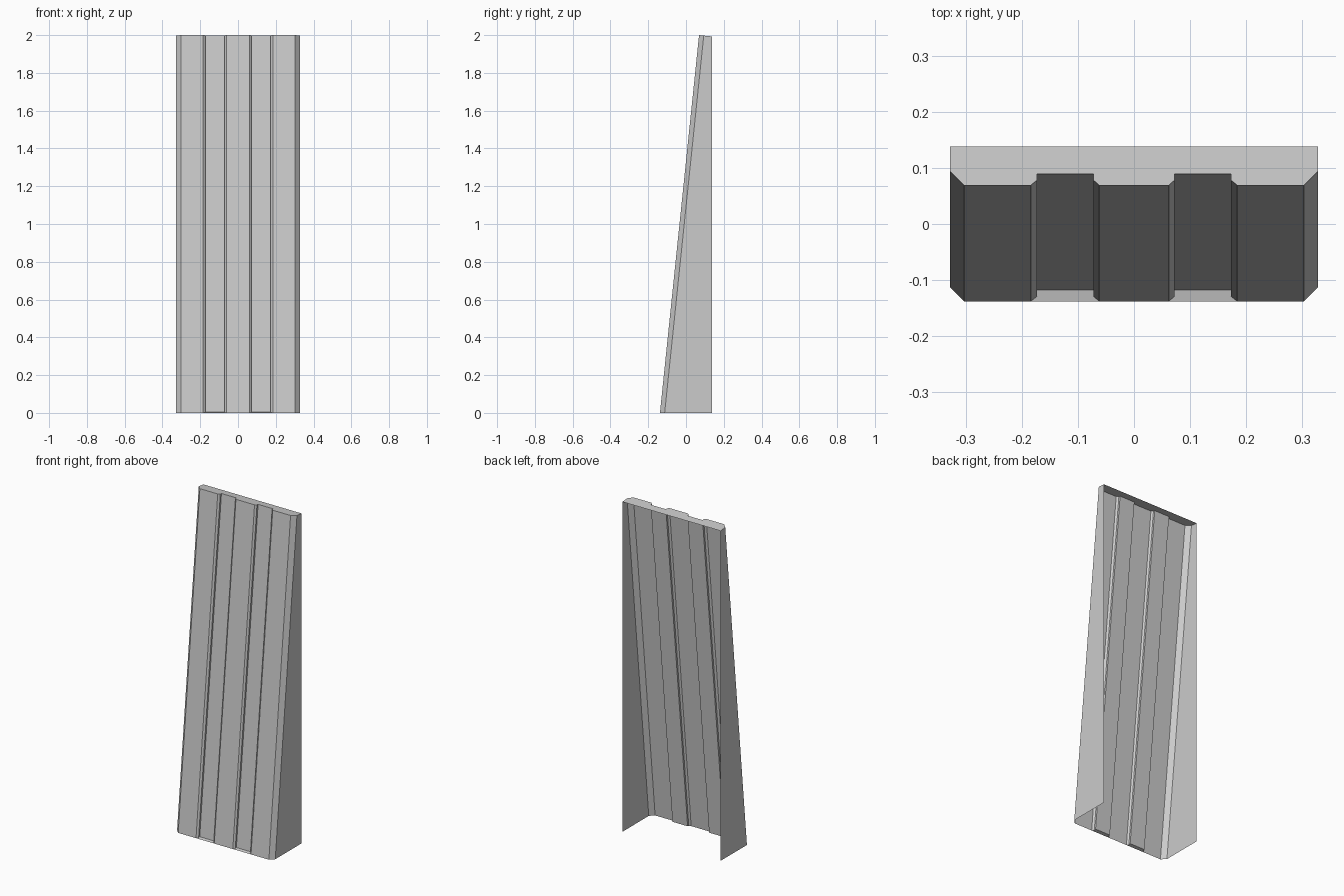
import bpy, bmesh

if "Cube" in bpy.data.objects:
    bpy.data.objects.remove(bpy.data.objects["Cube"])

SLANT = 0.207          # how far the front leans back over the height
HEIGHT = 2.0
BACK = 0.138

# Right half of the front cross-section at the base: (x, y, base height)
half = [(0.062, -0.138, 0), (0.072, -0.129, 0.002), (0.072, -0.118, 0.004),
        (0.173, -0.118, 0.004), (0.173, -0.129, 0.002), (0.184, -0.138, 0),
        (0.303, -0.138, 0), (0.328, -0.113, 0), (0.328, BACK, 0)]
profile = [(-x, y, z) for x, y, z in reversed(half)] + half


def top_point(x, y):
    # The top end is cut square to the leaning front; the back edge is upright
    ty = BACK if y == BACK else y + SLANT
    return x, ty, HEIGHT - (ty + 0.138 - SLANT) * SLANT / HEIGHT


bm = bmesh.new()
low = [bm.verts.new(p) for p in profile]
high = [bm.verts.new(top_point(x, y)) for x, y, _ in profile]

# Ribbed front and tapering side walls, open at the back and underneath
for i in range(len(low) - 1):
    bm.faces.new((low[i], low[i + 1], high[i + 1], high[i]))

# Top cap
bm.faces.new(high)

# Small ledges closing the lower ends of the two grooves
for start in (3, 9):
    bm.faces.new(low[start:start + 6])

bmesh.ops.recalc_face_normals(bm, faces=bm.faces)
mesh = bpy.data.meshes.new("ribbed_panel")
bm.to_mesh(mesh)
bm.free()
panel = bpy.data.objects.new("ribbed_panel", mesh)
bpy.context.collection.objects.link(panel)
